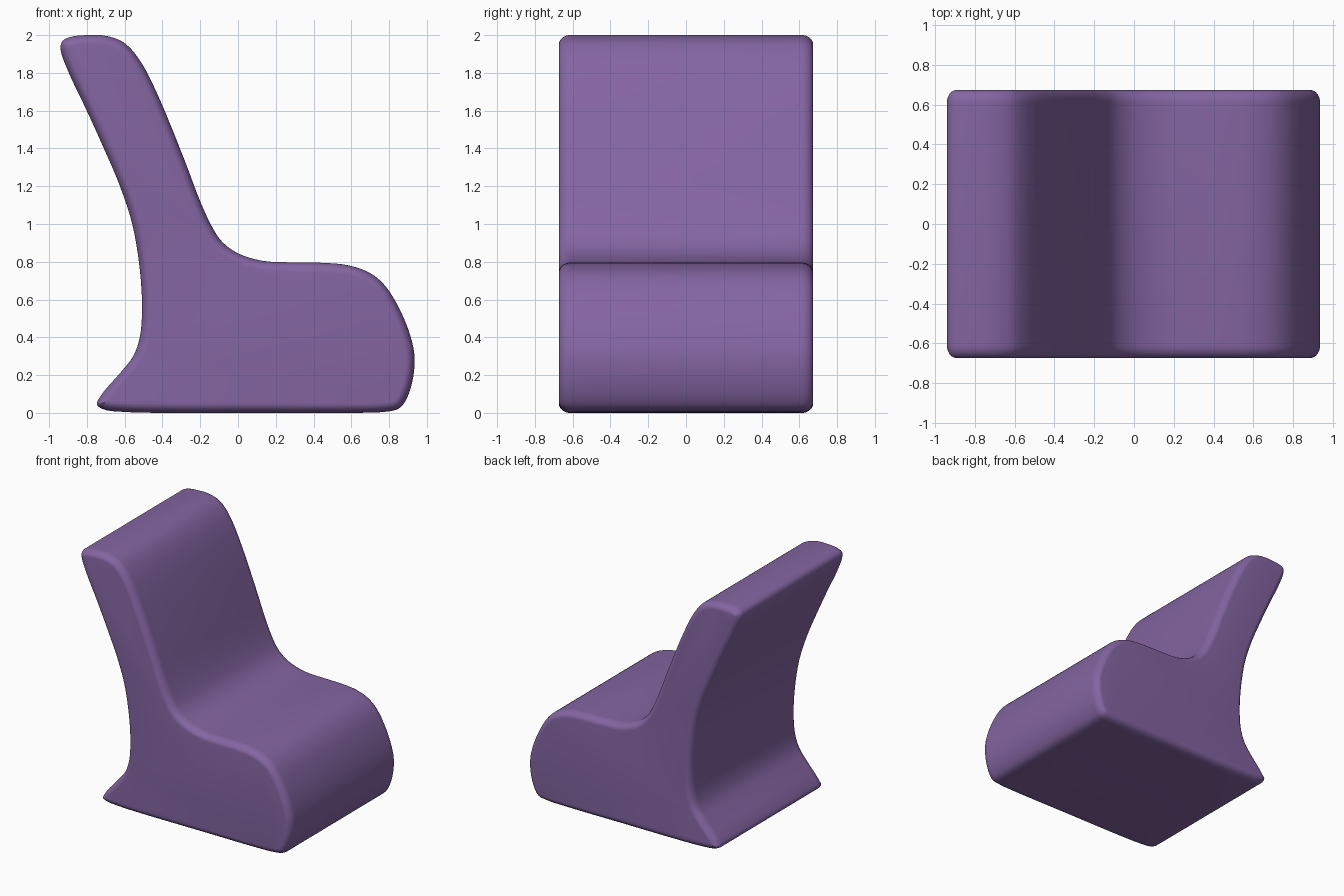
import bpy, bmesh, math
from mathutils import Vector

if "Cube" in bpy.data.objects:
    bpy.data.objects.remove(bpy.data.objects["Cube"])

# Side profile of the chair (x, z), clockwise from the top of the backrest
PROFILE = [
    (-.94, 1.93), (-.928, 1.97), (-.88, 1.992), (-.80, 2.0), (-.71, 1.998), (-.62, 1.97),
    (-.565, 1.925), (-.50, 1.835), (-.41, 1.65), (-.28, 1.33), (-.20, 1.12), (-.14, .99),
    (-.085, .907), (0, .845), (.13, .805), (.28, .797), (.46, .794), (.59, .78),
    (.70, .74), (.78, .672), (.86, .54), (.915, .40), (.935, .29), (.922, .16),
    (.885, .06), (.85, .022), (.78, .006), (.60, 0), (.1, 0), (-.4, 0), (-.6, .005),
    (-.71, .018), (-.747, .045), (-.72, .10), (-.625, .21), (-.555, .30), (-.52, .40),
    (-.508, .55), (-.52, .76), (-.56, 1.0), (-.625, 1.2), (-.71, 1.4), (-.81, 1.62),
    (-.90, 1.81)]
HALF_WIDTH, INSET, ROUND_Y = .673, .05, .065
STEPS, ARC = 4, 8


def smooth_loop(pts):
    """Closed centripetal Catmull-Rom curve through the points."""
    p, n, out = [Vector(q) for q in pts], len(pts), []
    for i in range(n):
        a, b, c, d = (p[(i + k) % n] for k in (-1, 0, 1, 2))
        t0, t1 = 0, (b - a).length ** .5
        t2 = t1 + (c - b).length ** .5
        t3 = t2 + (d - c).length ** .5
        for s in range(STEPS):
            t = t1 + (t2 - t1) * s / STEPS
            a1, a2, a3 = (a.lerp(b, t / t1), b.lerp(c, (t - t1) / (t2 - t1)),
                          c.lerp(d, (t - t2) / (t3 - t2)))
            b1, b2 = a1.lerp(a2, t / t2), a2.lerp(a3, (t - t1) / (t3 - t1))
            out.append(b1.lerp(b2, (t - t1) / (t2 - t1)))
    return out


loop = smooth_loop(PROFILE)
n = len(loop)
# Inward directions, averaged so tight corners do not fold over
tangents = [(loop[(i + 1) % n] - loop[i - 1]).normalized() for i in range(n)]
inward = [Vector((t.y, -t.x)) for t in tangents]
for _ in range(8):
    inward = [(inward[i - 1] + inward[i] * 2 + inward[(i + 1) % n]) / 4 for i in range(n)]

# Rounded cross-section (y, inset), mirrored to both sides
half = []
for k in range(ARC + 1):
    a = math.pi / 2 * k / ARC
    half.append((HALF_WIDTH - ROUND_Y * (1 - math.cos(math.pi / 2 - a)),
                 INSET * (1 - math.cos(a))))
section = [(-y, d) for y, d in reversed(half)] + half

# Chair body: rings across the width, capped on both sides
bm = bmesh.new()
rings = [[bm.verts.new((p.x + v.x * d, y, p.y + v.y * d)) for p, v in zip(loop, inward)]
         for y, d in section]
for r, s in zip(rings, rings[1:]):
    for i in range(n):
        bm.faces.new((r[i], r[(i + 1) % n], s[(i + 1) % n], s[i]))
bm.faces.new(rings[0])
bm.faces.new(rings[-1])
bmesh.ops.recalc_face_normals(bm, faces=bm.faces)
for f in bm.faces:
    f.smooth = True
mesh = bpy.data.meshes.new("lounge_chair")
bm.to_mesh(mesh)
bm.free()
chair = bpy.data.objects.new("lounge_chair", mesh)
bpy.context.collection.objects.link(chair)

# Purple upholstery
mat = bpy.data.materials.new("purple_upholstery")
mat.diffuse_color = (.23, .13, .36, 1)
mat.use_nodes = True
mat.node_tree.nodes["Principled BSDF"].inputs["Base Color"].default_value = mat.diffuse_color
mesh.materials.append(mat)
